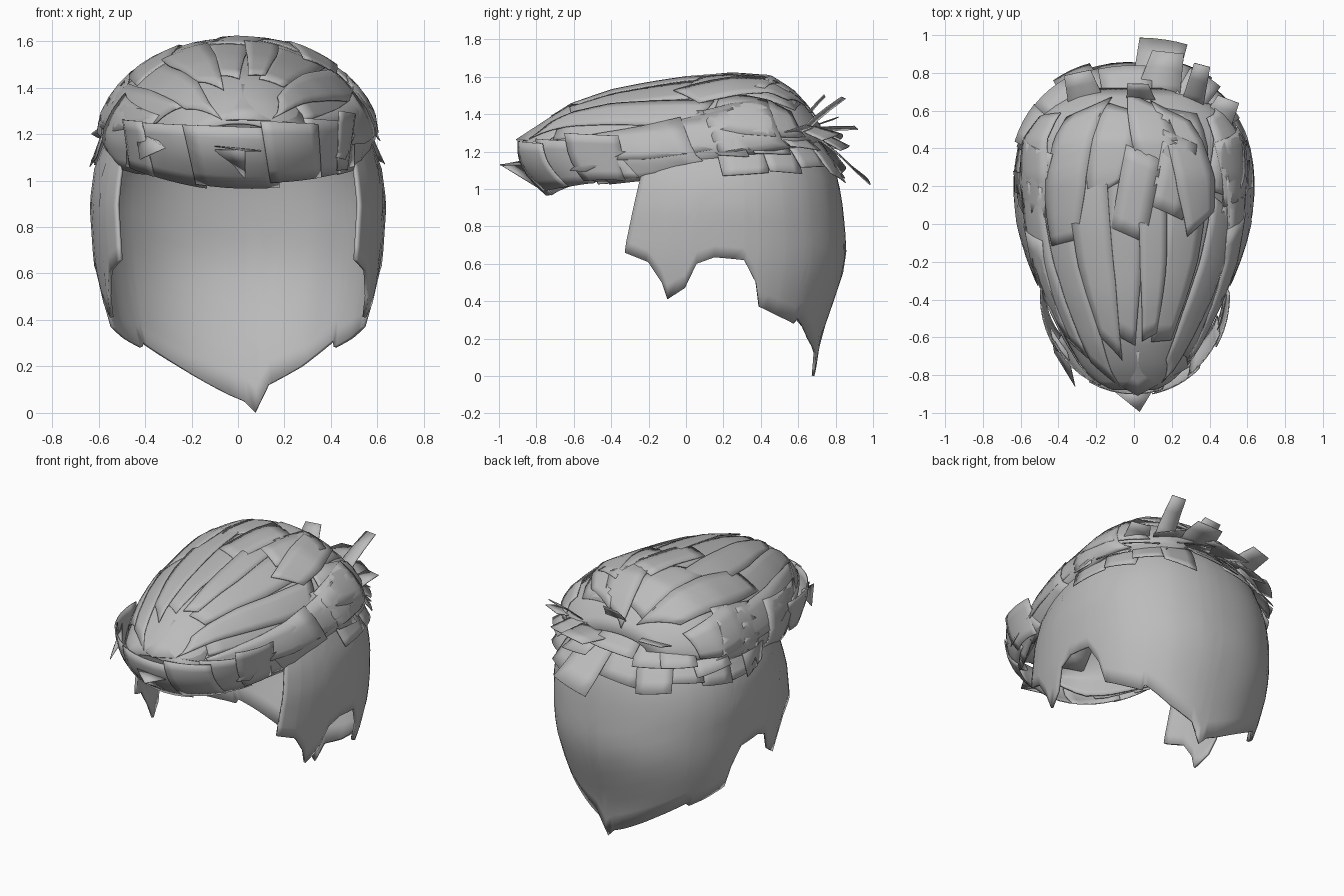
import bpy, bmesh, math, random
from math import sin, cos, radians, pi

random.seed(7)
if "Cube" in bpy.data.objects:
    bpy.data.objects.remove(bpy.data.objects["Cube"])

hair = bpy.data.materials.new("hair_grey")
hair.use_nodes = True
hair.diffuse_color = (0.5, 0.5, 0.5, 1)
hair.node_tree.nodes["Principled BSDF"].inputs["Base Color"].default_value = (0.5, 0.5, 0.5, 1)


def lerp(table, x, k=1):
    """Linear lookup of column k in rows sorted by column 0."""
    if x <= table[0][0]:
        return table[0][k]
    for p, q in zip(table, table[1:]):
        if x <= q[0]:
            return p[k] + (q[k] - p[k]) * (x - p[0]) / (q[0] - p[0])
    return table[-1][k]


def add_grid(bm, fn, us, vs):
    """Sheet of quads from a function of two parameters."""
    rows = [[bm.verts.new(fn(u, v)) for u in us] for v in vs]
    for a, b in zip(rows, rows[1:]):
        for i in range(len(us) - 1):
            bm.faces.new((a[i], a[i + 1], b[i + 1], b[i]))


def steps(n, a=0.0, b=1.0):
    return [a + (b - a) * i / n for i in range(n + 1)]


def finish(bm, name, thick, angle=40):
    mesh = bpy.data.meshes.new(name)
    bm.to_mesh(mesh)
    bm.free()
    ob = bpy.data.objects.new(name, mesh)
    bpy.context.collection.objects.link(ob)
    mesh.materials.append(hair)
    mod = ob.modifiers.new("thickness", 'SOLIDIFY')
    mod.thickness, mod.offset = thick, -1
    bpy.ops.object.select_all(action='DESELECT')
    ob.select_set(True)
    bpy.context.view_layer.objects.active = ob
    bpy.ops.object.shade_smooth_by_angle(angle=radians(angle))


# Back and side shell: section sizes by height (z, half width, back depth, front depth)
SHELL = [(0, .50, .49, .92), (.2, .52, .52, .92), (.4, .58, .59, .92), (.55, .61, .64, .92),
         (.68, .625, .66, .92), (.9, .64, .64, .84), (1.05, .62, .615, .78), (1.2, .565, .56, .70),
         (1.32, .47, .47, .6), (1.42, .33, .34, .45), (1.48, .17, .18, .25), (1.5, .01, .01, .01)]
# Ragged hem height by angle around the head (0 = left side, 90 = back)
SIDE = [(-35, .66), (-26, .61), (-21, .50), (-19, .41), (-13, .47), (-9, .60), (-3, .635),
        (8, .62), (14, .50), (17, .37), (29, .32), (41, .28)]
HEM = SIDE + [(43, .31), (60, .20), (77, .12), (83, .0), (88, .05), (137, .30)] \
    + [(180 - a, z) for a, z in reversed(SIDE)]


def shell(deg, z, grow=1.0):
    a = radians(deg)
    s, c = sin(a), cos(a)
    if s > 0:      # the back half is slightly squarer than an ellipse
        s, c = s ** .9, math.copysign(abs(c) ** .9, c)
    depth = lerp(SHELL, z, 2 if s > 0 else 3)
    return (lerp(SHELL, z) * c * grow, .2 + depth * s * grow, z)


def shell_row(deg, v):
    low = lerp(HEM, deg)
    return shell(deg, low + (1.5 - low) * v)


cols = sorted(set([a for a, _ in HEM] + list(range(-33, 214, 6))))
bm = bmesh.new()
add_grid(bm, shell_row, cols, [sin(v * pi / 2) for v in steps(22)])
finish(bm, "back_shell", .015, 35)

# Crown: long egg-shaped cap (y, half width, ridge z, rim z, lower edge z)
CROWN = [(-.88, .12, 1.25, 1.22, 1.18), (-.82, .22, 1.31, 1.21, 1.12), (-.75, .28, 1.37, 1.20, 1.07),
         (-.62, .355, 1.45, 1.18, 1.045), (-.4, .46, 1.52, 1.16, 1.04), (-.2, .53, 1.555, 1.16, 1.05),
         (0, .565, 1.585, 1.18, 1.10), (.25, .585, 1.60, 1.21, 1.16), (.45, .56, 1.58, 1.23, 1.19),
         (.58, .48, 1.50, 1.25, 1.21), (.66, .37, 1.42, 1.27, 1.23), (.72, .22, 1.34, 1.28, 1.26)]


def crown(t, y, lift=0.0):
    """Point on the crown; t in degrees from the ridge, beyond 90 tucks under."""
    w, top, rim, low = [lerp(CROWN, y, k) for k in (1, 2, 3, 4)]
    s = 1 if t >= 0 else -1
    a = radians(min(abs(t), 90))
    x, z = w * sin(a), rim + (top - rim) * max(0, cos(a)) ** 1.15
    if abs(t) > 90:
        f = (abs(t) - 90) / 30
        x, z = w - .035 * f, rim + (low - rim) * f
    return (s * (x + lift * sin(a)), y, z + lift * cos(a))


bm = bmesh.new()
add_grid(bm, crown, steps(32, -120, 120), steps(34, -.88, .72))
finish(bm, "crown_cap", .012, 50)

# Long locks over the crown: (t start, t end, y front, y back, lift, twist)
LOCKS = [(-14, 5, -.62, .58, .010, 3), (3, 18, -.60, .40, .016, -4), (16, 40, -.62, .60, .008, 8),
         (-34, -12, -.66, .45, .016, -6), (-60, -30, -.80, .30, .010, -12), (38, 58, -.78, .10, .020, 14),
         (52, 74, -.70, .55, .012, 8), (-82, -52, -.66, .46, .018, -10), (-50, -24, -.10, .62, .024, 9),
         (62, 90, -.72, .30, .018, -8), (20, 42, .0, .60, .028, -14), (-24, 0, .18, .62, .020, 6),
         (-2, 24, .22, .66, .026, -8), (44, 78, .15, .60, .024, 12), (-86, -50, .16, .58, .026, -8)]
bm = bmesh.new()
for t0, t1, y0, y1, lift, twist in LOCKS:
    jag, end = random.uniform(-.14, .14), random.uniform(-.12, .12)

    def lock(u, v):
        mid, half = (t0 + t1) / 2, (t1 - t0) / 2
        t = mid + (u * 2 - 1) * half * (.75 + .25 * min(1, 3 * v)) + twist * (v - .5)
        y = y0 + (y1 - y0) * v + (jag + (end - jag) * v) * (u - .5)
        return crown(t, y, lift * (.6 + .6 * sin(pi * v)))
    add_grid(bm, lock, steps(4), steps(14))
finish(bm, "top_locks", .006)

# Side locks sweeping low along the temples
bm = bmesh.new()
for s in (-1, 1):
    for y0, y1, t0, t1, lift in [(-.66, -.28, 80, 120, .008), (-.44, .08, 62, 120, .014),
                                 (-.06, .36, 58, 118, .012), (.2, .54, 50, 114, .020)]:
        def side(u, v):
            return crown(s * (t0 + (t1 - t0) * u + 8 * (.5 - v)),
                         y0 + (y1 - y0) * v + .03 * s - .14 * (1 - u), lift + .012 * v)
        add_grid(bm, side, steps(5)[::s], steps(6))
finish(bm, "side_locks", .006)


# Fringe: plates wrapped round the brow, rolling back underneath
def fringe(deg, v, lift):
    a = radians(deg)
    r, d = .445 + lift, .50 - .15 * v + .05 * sin(pi * v) + lift
    low = 1.045 - .075 * cos(a) ** 2
    return ((r + .03 * (1 - v)) * sin(a), -.38 - d * cos(a), 1.25 + (low - 1.25) * v)


bm = bmesh.new()
for a0, a1, v0, v1, lift in [(-92, -54, -.05, .96, .016), (-60, -20, .02, 1.0, .008),
                             (-26, 20, .06, 1.0, .016), (14, 46, .0, .96, .026),
                             (38, 70, -.05, 1.0, .014), (62, 95, -.2, .97, .022)]:
    def plate(u, v):
        return fringe(a0 + (a1 - a0) * u + 6 * (v - .5), v0 + (v1 - v0) * v + .05 * (u - .5), lift)
    add_grid(bm, plate, steps(6), steps(5))
finish(bm, "fringe_locks", .006)


# Broad chevron lock lying on the brow
def brow(u, v):
    x = 2 * u - 1
    y = -.91 + .15 * abs(x) + (.23 - .02 * abs(x)) * v
    return (.02 + .27 * x * (1 - .2 * v), y, 1.265 + .15 * v - .02 * x * x)


bm = bmesh.new()
add_grid(bm, brow, steps(6), steps(3))
finish(bm, "brow_lock", .006)

# Loose pointed tips at the front and by the ears
bm = bmesh.new()
for tip in [((-.10, -.89, 1.15), (.03, -.995, 1.13), (.10, -.88, 1.13)),
            ((-.10, -.88, 1.13), (.03, -.80, 1.01), (.03, -.995, 1.13)),
            ((-.44, -.55, 1.22), (-.35, -.68, 1.18), (-.31, -.86, 1.14), (-.42, -.68, 1.09)),
            ((.46, -.50, 1.20), (.50, -.32, 1.2), (.46, -.54, 1.09), (.42, -.62, 1.10)),
            ((-.56, .0, 1.26), (-.56, .26, 1.28), (-.64, .28, 1.06), (-.61, .10, 1.10)),
            ((.55, .05, 1.26), (.55, .28, 1.30), (.61, .34, 1.17), (.60, .18, 1.18))]:
    bm.faces.new([bm.verts.new(p) for p in tip])
finish(bm, "loose_tips", .004)

# Back tufts: overlapping plates flaring from under the crown
# (angle, angular width, inner grow, outer grow, inner z, outer z)
TUFTS = [(10, 24, 1.0, 1.04, 1.22, 1.08), (30, 22, 1.0, 1.06, 1.28, 1.09), (47, 22, 1.0, 1.10, 1.30, 1.12),
         (64, 20, 1.0, 1.12, 1.30, 1.06), (80, 20, 1.0, 1.28, 1.32, 1.05), (98, 22, 1.0, 1.10, 1.30, 1.10),
         (117, 22, 1.0, 1.12, 1.30, 1.07), (135, 24, 1.0, 1.09, 1.28, 1.12), (154, 22, 1.0, 1.06, 1.28, 1.08),
         (172, 24, 1.0, 1.04, 1.24, 1.08),
         (24, 24, 1.0, 1.08, 1.34, 1.19), (42, 24, 1.0, 1.18, 1.36, 1.22), (58, 20, 1.0, 1.35, 1.38, 1.28),
         (74, 20, 1.0, 1.25, 1.38, 1.22), (94, 26, 1.0, 1.28, 1.38, 1.28), (114, 22, 1.0, 1.18, 1.38, 1.22),
         (131, 24, 1.0, 1.22, 1.36, 1.23), (151, 24, 1.0, 1.16, 1.34, 1.18)]
bm = bmesh.new()
for a, w, g0, g1, z0, z1 in TUFTS:
    tilt = random.uniform(-.03, .03)

    def tuft(u, v):
        z = z0 + (z1 - z0) * v
        x, y, _ = shell(a + w * (u - .5) * (1.1 - .25 * v), z, g0 + .02 + (g1 - g0 - .02) * v ** 1.4)
        return (x, y, z + tilt * (2 * u - 1) * v)
    add_grid(bm, tuft, steps(4)[::-1], steps(4))
finish(bm, "back_tufts", .005)

# Upright tufts kicking out of the crown's back
bm = bmesh.new()
for x, y, dx, dy, z0, z1, w in [(.04, .64, -.02, .10, 1.38, 1.50, .16), (.30, .60, .06, .24, 1.28, 1.49, .12),
                                (-.24, .60, -.06, .20, 1.30, 1.38, .20), (.42, .50, .08, .16, 1.27, 1.34, .16),
                                (.12, .66, .06, .25, 1.32, 1.33, .24)]:
    def kick(u, v):
        k = (u - .5) * w * (1 - .3 * v)
        return (x + dx * v + k, y + dy * v - k * x * .9, z0 + (z1 - z0) * v ** .8 + .1 * k)
    add_grid(bm, kick, steps(2), steps(3))
finish(bm, "upright_tufts", .005)

# Short raised locks at the highest point of the crown
bm = bmesh.new()
for t0, t1, y0, y1, lift in [(-12, 6, -.02, .42, .028), (8, 26, .10, .50, .034)]:
    add_grid(bm, lambda u, v: crown(t0 + (t1 - t0) * u + 8 * v, y0 + (y1 - y0) * v - .08 * u,
                                    lift * (.6 + .4 * v)), steps(3), steps(6))
finish(bm, "crown_locks", .006)
